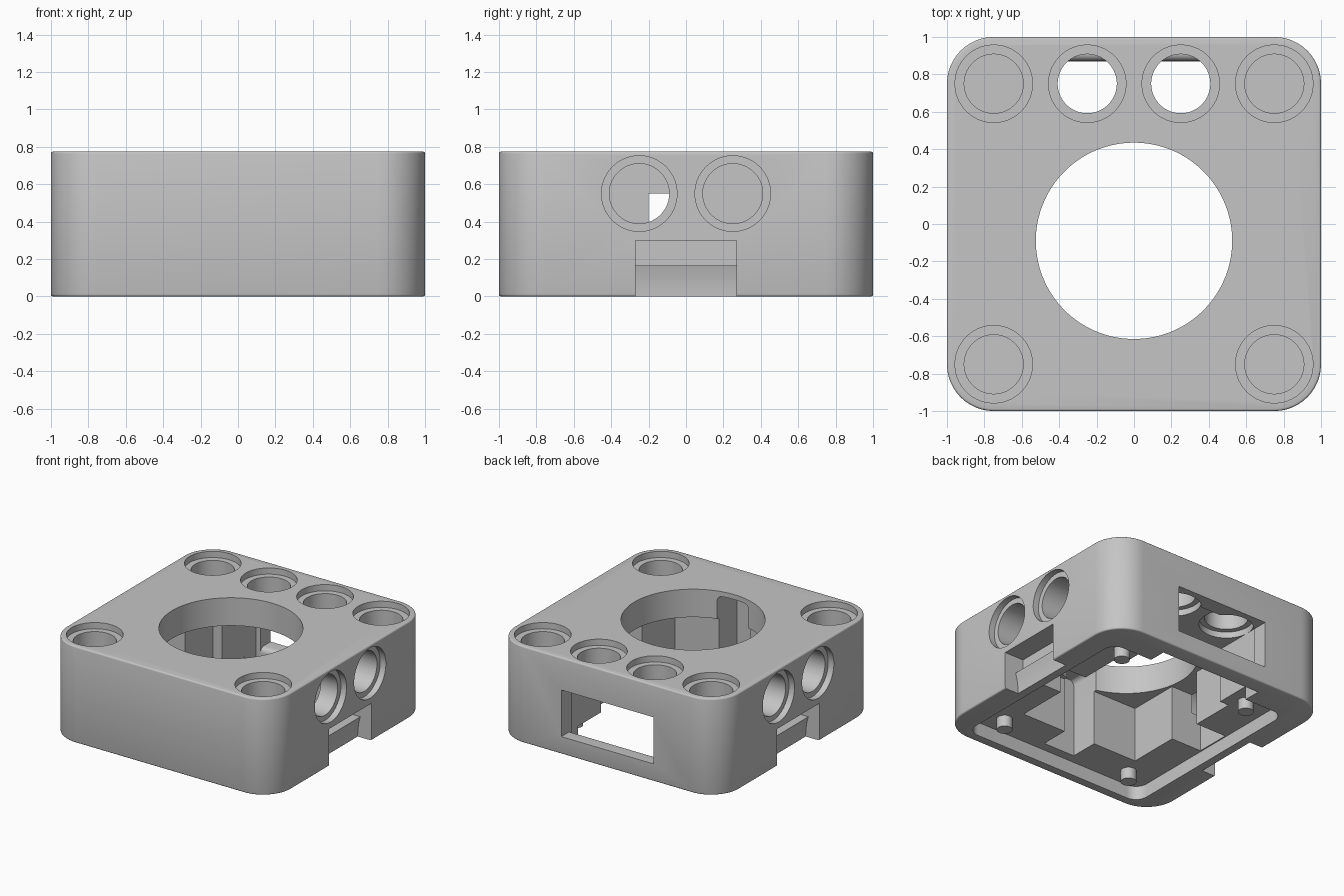
import bpy, bmesh, math

if "Cube" in bpy.data.objects:
    bpy.data.objects.remove(bpy.data.objects["Cube"], do_unlink=True)

HEIGHT = 0.775
CEILING = 0.55
grey = bpy.data.materials.new("matte_grey")
grey.use_nodes = True
colour = (0.56, 0.56, 0.56, 1)
grey.diffuse_color = colour
grey.node_tree.nodes["Principled BSDF"].inputs["Base Color"].default_value = colour


def make(name, bm):
    bmesh.ops.recalc_face_normals(bm, faces=bm.faces)
    mesh = bpy.data.meshes.new(name)
    bm.to_mesh(mesh)
    bm.free()
    mesh.materials.append(grey)
    ob = bpy.data.objects.new(name, mesh)
    bpy.context.collection.objects.link(ob)
    return ob


def prism(name, outline, axis, lo, hi, corner=0, rim=0):
    """Extrude a 2D outline along an axis, optionally rounding corners and rims."""
    place = {"x": lambda u, v: (lo, u, v),
             "y": lambda u, v: (u, lo, v),
             "z": lambda u, v: (u, v, lo)}[axis]
    index = "xyz".index(axis)
    bm = bmesh.new()
    face = bm.faces.new([bm.verts.new(place(u, v)) for u, v in outline])
    out = bmesh.ops.extrude_face_region(bm, geom=[face])
    for v in out["geom"]:
        if isinstance(v, bmesh.types.BMVert):
            v.co[index] = hi
    if corner:
        sides = [e for e in bm.edges if abs(e.verts[0].co[index] - e.verts[1].co[index]) > 1e-4]
        bmesh.ops.bevel(bm, geom=sides, offset=corner, segments=12, profile=0.5, affect="EDGES")
    if rim:
        rims = [e for e in bm.edges if abs(e.verts[0].co[index] - e.verts[1].co[index]) < 1e-4]
        bmesh.ops.bevel(bm, geom=rims, offset=rim, segments=3, profile=0.5, affect="EDGES")
    return make(name, bm)


def rect(x0, x1, y0, y1):
    return [(x0, y0), (x1, y0), (x1, y1), (x0, y1)]


def lathe(name, profile, axis, u, v, sides=64):
    """Turn (radius, position) pairs around a line along the axis, with flat ends."""
    bm = bmesh.new()
    rings = []
    for radius, t in profile:
        ring = []
        for i in range(sides):
            a = math.tau * (i + 0.5) / sides
            p, q = u + radius * math.cos(a), v + radius * math.sin(a)
            ring.append(bm.verts.new((t, p, q) if axis == "x" else (p, q, t)))
        rings.append(ring)
    for a, b in zip(rings, rings[1:]):
        for i in range(sides):
            j = (i + 1) % sides
            bm.faces.new((a[i], a[j], b[j], b[i]))
    bm.faces.new(rings[0])
    bm.faces.new(rings[-1])
    return make(name, bm)


def cut(target, cutter):
    mod = target.modifiers.new("cut", "BOOLEAN")
    mod.operation = "DIFFERENCE"
    mod.solver = "EXACT"
    mod.object = cutter
    bpy.context.view_layer.objects.active = target
    bpy.ops.object.modifier_apply(modifier=mod.name)
    bpy.data.objects.remove(cutter, do_unlink=True)


# Outer shell
shell = prism("housing", rect(-1, 1, -1, 1), "z", 0, HEIGHT, corner=0.25, rim=0.012)

# Inner cavity: a square bay with side bays and a rear bay
half = [(0.53, -0.62), (0.53, -0.2), (0.8, -0.2), (0.8, 0.08),
        (0.53, 0.08), (0.53, 0.44), (0.45, 0.44), (0.45, 0.87)]
outline = half + [(-x, y) for x, y in reversed(half)]
cut(shell, prism("cavity", outline, "z", -0.1, CEILING))

# Tall rounded slot at the front of the bay
cut(shell, prism("front_slot", rect(-0.14, 0.14, -0.1, 0.735), "y", -0.85, -0.5, corner=0.04))

# Shallow seat under the ledge
cut(shell, prism("seat", rect(-0.81, 0.81, -0.925, 0.73), "z", -0.1, 0.11, corner=0.1))

# Large round opening
cut(shell, lathe("opening", [(0.525, 0.5), (0.525, 1)], "z", 0, -0.09, 96))

# Stepped round sockets in the top
step = HEIGHT - 0.05
blind = [(0.158, 0.52), (0.158, step), (0.207, step), (0.207, 1)]
through = [(0.2, 0.45), (0.2, 0.6), (0.158, 0.6)] + blind[1:]
for s in (-1, 1):
    cut(shell, lathe("front_socket", blind, "z", s * 0.75, -0.75))
    cut(shell, lathe("back_socket", blind, "z", s * 0.75, 0.75))
    cut(shell, lathe("through_socket", through, "z", s * 0.25, 0.75))

# Side sockets, and notches with a ledge above a curved lower face
bore = [(0.16, 0.72), (0.16, 0.95), (0.202, 0.95), (0.202, 1.2)]
notch = [(0.83, 0.3), (0.83, 0.165), (0.9, 0.165), (0.886, 0.11), (0.878, 0.05),
         (0.875, -0.05), (1.1, -0.05), (1.1, 0.3)]
for s in (-1, 1):
    for y in (-0.25, 0.25):
        cut(shell, lathe("side_socket", [(r, s * t) for r, t in bore], "x", y, CEILING))
    cut(shell, prism("notch", [(s * x, z) for x, z in notch], "y", -0.27, 0.27))

# Rear window with a sill rounded off on the inside
sill = [(0.7, 0.02), (0.872, 0.02), (0.872, 0.1)]
for i in range(1, 7):
    a = math.radians(15 * i)
    sill.append((0.912 - 0.04 * math.cos(a), 0.1 + 0.04 * math.sin(a)))
sill += [(1.1, 0.14), (1.1, 0.515), (0.7, 0.515)]
cut(shell, prism("window", sill, "x", -0.41, 0.41))

# Locating pins under the ledge
parts = [shell]
for side, x in (("right", -0.59), ("left", 0.59)):
    for end, y in (("front", -0.765), ("back", 0.565)):
        parts.append(lathe(f"pin_{end}_{side}", [(0.058, 0.02), (0.058, 0.15)], "z", x, y, 32))

# Smooth curves with sharp edges
bpy.ops.object.select_all(action="DESELECT")
for ob in parts:
    ob.select_set(True)
bpy.context.view_layer.objects.active = shell
bpy.ops.object.shade_smooth_by_angle(angle=math.radians(32))
